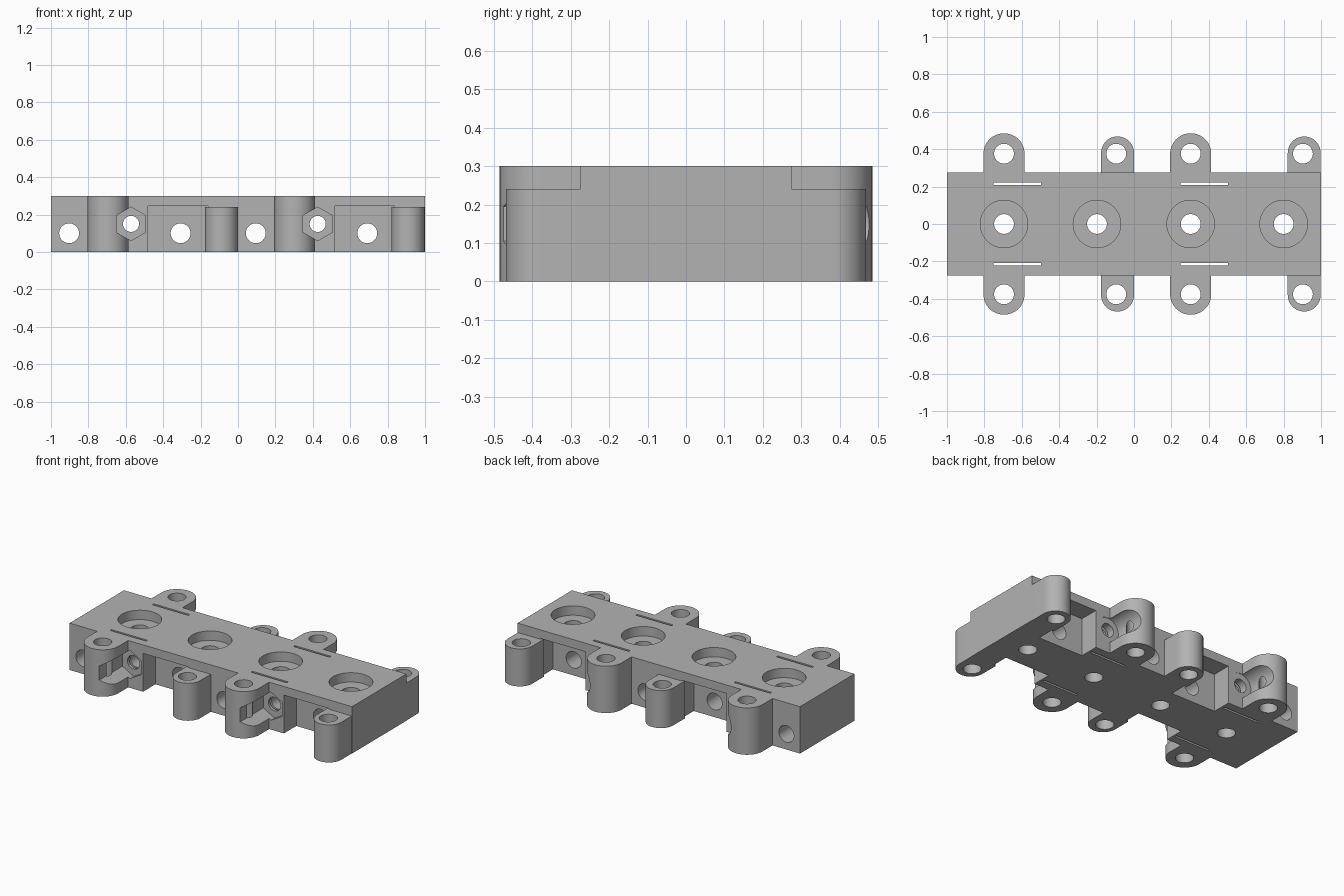
import bpy, bmesh
from math import sin, cos, pi
from mathutils import Vector

cube = bpy.data.objects.get("Cube")
if cube:
    bpy.data.objects.remove(cube, do_unlink=True)

grey = bpy.data.materials.new("plain grey")
grey.use_nodes = True
grey.diffuse_color = (0.45, 0.45, 0.45, 1)
grey.node_tree.nodes["Principled BSDF"].inputs["Base Color"].default_value = grey.diffuse_color


def prism(name, outline, low, high, along="z"):
    """Extrude a flat outline along z (outline is x, y) or along y (outline is x, z)."""
    bm = bmesh.new()
    place = (lambda a, b: (a, b, low)) if along == "z" else (lambda a, b: (a, low, b))
    face = bm.faces.new([bm.verts.new(place(a, b)) for a, b in outline])
    grown = bmesh.ops.extrude_face_region(bm, geom=[face])["geom"]
    shift = Vector((0, 0, high - low)) if along == "z" else Vector((0, high - low, 0))
    bmesh.ops.translate(bm, vec=shift, verts=[v for v in grown if isinstance(v, bmesh.types.BMVert)])
    bmesh.ops.recalc_face_normals(bm, faces=bm.faces)
    mesh = bpy.data.meshes.new(name)
    bm.to_mesh(mesh)
    bm.free()
    mesh.materials.append(grey)
    obj = bpy.data.objects.new(name, mesh)
    bpy.context.collection.objects.link(obj)
    return obj


def circle(cx, cy, r, sides=48, turn=0.0):
    return [(cx + r * cos(turn + 2 * pi * i / sides), cy + r * sin(turn + 2 * pi * i / sides))
            for i in range(sides)]


def rect(x0, x1, y0, y1):
    return [(x0, y0), (x1, y0), (x1, y1), (x0, y1)]


def tab_outline(cx, cy, r, root, side):
    arc = [(cx + r * cos(pi * i / 24), side * (cy + r * sin(pi * i / 24))) for i in range(25)]
    return arc + [(cx - r, side * root), (cx + r, side * root)]


def combine(target, tool, operation):
    mod = target.modifiers.new(tool.name, "BOOLEAN")
    mod.operation, mod.solver, mod.object = operation, "EXACT", tool
    bpy.context.view_layer.objects.active = target
    bpy.ops.object.modifier_apply(modifier=mod.name)
    bpy.data.objects.remove(tool, do_unlink=True)


def cut(outline, low, high, along="z"):
    combine(body, prism("cutter", outline, low, high, along), "DIFFERENCE")


HEIGHT, HALF = 0.3, 0.275
BORE = 0.053
repeats = (0.0, 0.998)

body = prism("terminal_block_body", rect(-1, 1, -HALF, HALF), 0, HEIGHT)

# Side recesses open to the bottom
for dx in repeats:
    for s in (-1, 1):
        cut(rect(-0.48 + dx, -0.16 + dx, *sorted((s * 0.15, s * 0.4))), -0.1, 0.245)

# Tall wide tabs and short narrow tabs on both sides
for dx in repeats:
    for s in (-1, 1):
        wide = prism("wide_tab", tab_outline(-0.695 + dx, 0.375, 0.11, 0.25, s), 0, HEIGHT)
        combine(body, wide, "UNION")
        narrow = prism("narrow_tab", tab_outline(-0.088 + dx, 0.38, 0.088, 0.262, s), 0, 0.24)
        combine(body, narrow, "UNION")

for dx in repeats:
    # Vertical tab bores and thin slots
    for s in (-1, 1):
        for x in (-0.695, -0.095):
            cut(circle(x + dx, s * 0.376, BORE), -0.1, 0.4)
        cut(rect(-0.75 + dx, -0.496 + dx, s * 0.215 - 0.007, s * 0.215 + 0.007), -0.1, 0.4)
    # Round pockets with through bores along the middle
    for x in (-0.695, -0.198):
        cut(circle(x + dx, 0, 0.127), HEIGHT - 0.06, 0.4)
        cut(circle(x + dx, 0, BORE), -0.1, 0.4)
    # Cross bores
    for x in (-0.903, -0.307):
        cut(circle(x + dx, 0.1, BORE), -0.6, 0.6, "y")
    # Clamp bolt bore with hexagonal nut pocket in front and round head seat behind
    bolt = -0.572 + dx
    cut(circle(bolt, 0.15, 0.043), -0.6, 0.6, "y")
    cut(circle(bolt, 0.15, 0.09, 6, pi / 2), -0.6, -0.24, "y")
    cut(circle(bolt, 0.15, 0.08), 0.272, 0.6, "y")

bpy.ops.object.select_all(action="DESELECT")
body.select_set(True)
bpy.context.view_layer.objects.active = body
bpy.ops.object.shade_smooth_by_angle(angle=pi / 6)
